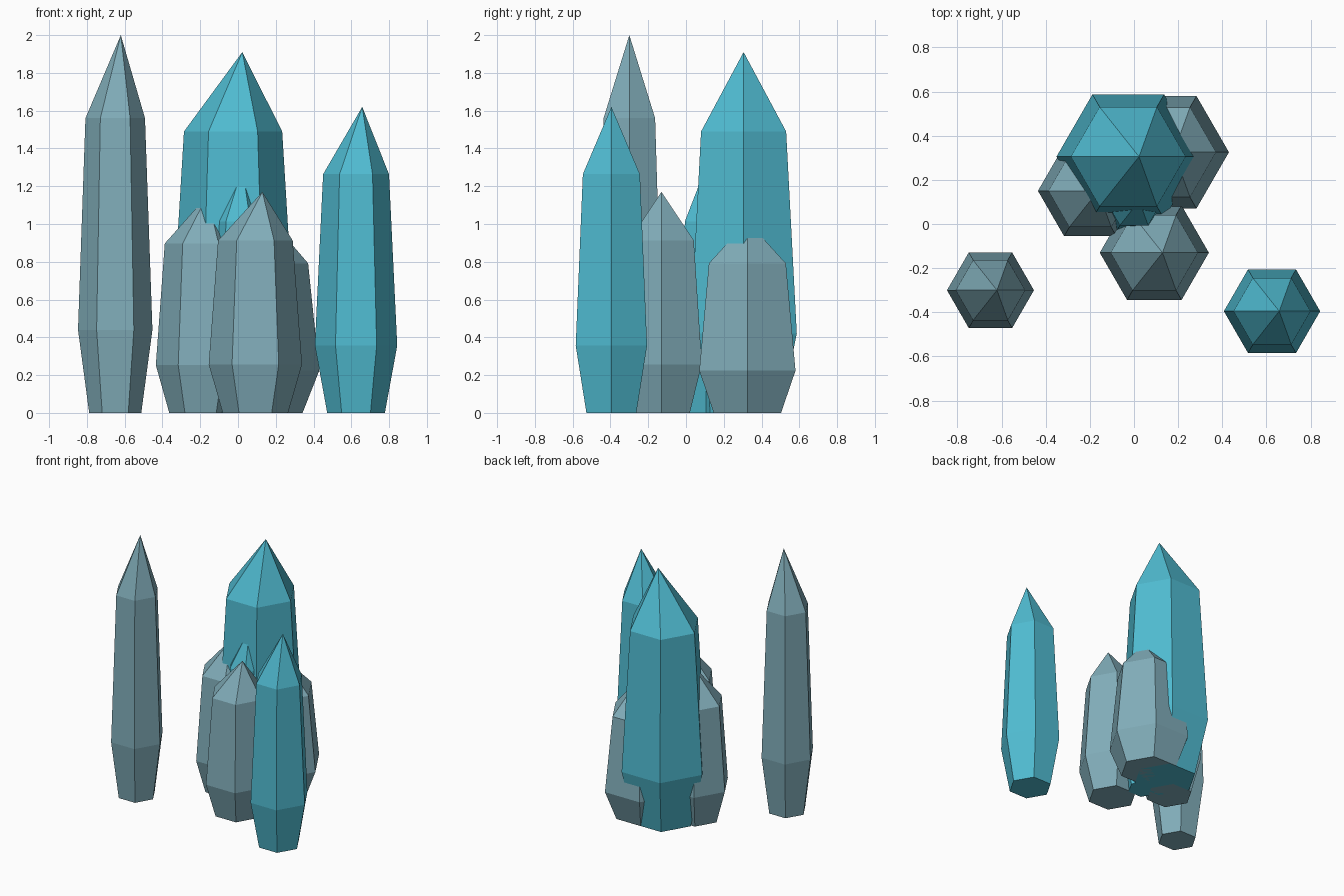
import bpy, bmesh
from math import cos, sin, pi

if "Cube" in bpy.data.objects:
    bpy.data.objects.remove(bpy.data.objects["Cube"])


def material(name, rgb):
    m = bpy.data.materials.new(name)
    m.diffuse_color = (*rgb, 1)
    m.use_nodes = True
    m.node_tree.nodes["Principled BSDF"].inputs["Base Color"].default_value = m.diffuse_color
    return m


teal = material("teal", (0.08, 0.50, 0.64))
slate = material("slate", (0.22, 0.42, 0.49))


def crystal(name, x, y, r, h, mat):
    """Six-sided crystal: narrow foot, wide girdle, shoulder and offset tip."""
    bm = bmesh.new()
    profile = [(0.70, 0), (1.0, 0.22), (0.80, 0.78)]
    rings = [[bm.verts.new((r * k * cos(i * pi / 3), r * k * sin(i * pi / 3), h * z))
              for i in range(6)] for k, z in profile]
    tip = bm.verts.new((0.15 * r, 0, h))
    bm.faces.new(rings[0][::-1])
    for i in range(6):
        j = (i + 1) % 6
        for a, b in zip(rings, rings[1:]):
            bm.faces.new((a[i], a[j], b[j], b[i]))
        bm.faces.new((rings[-1][i], rings[-1][j], tip))
    me = bpy.data.meshes.new(name)
    bm.to_mesh(me)
    bm.free()
    me.materials.append(mat)
    ob = bpy.data.objects.new(name, me)
    ob.location = (x, y, 0)
    bpy.context.collection.objects.link(ob)


# Main cluster
crystal("main_crystal", -0.026, 0.305, 0.325, 1.91, teal)
crystal("core_crystal", 0.0, 0.105, 0.16, 1.30, teal)
crystal("left_cluster_crystal", -0.198, 0.15, 0.237, 1.15, slate)
crystal("front_cluster_crystal", 0.092, -0.13, 0.247, 1.17, slate)
crystal("back_cluster_crystal", 0.136, 0.325, 0.294, 1.015, slate)

# Freestanding crystals
crystal("left_tall_crystal", -0.65, -0.30, 0.197, 2.0, slate)
crystal("right_crystal", 0.625, -0.395, 0.218, 1.62, teal)
